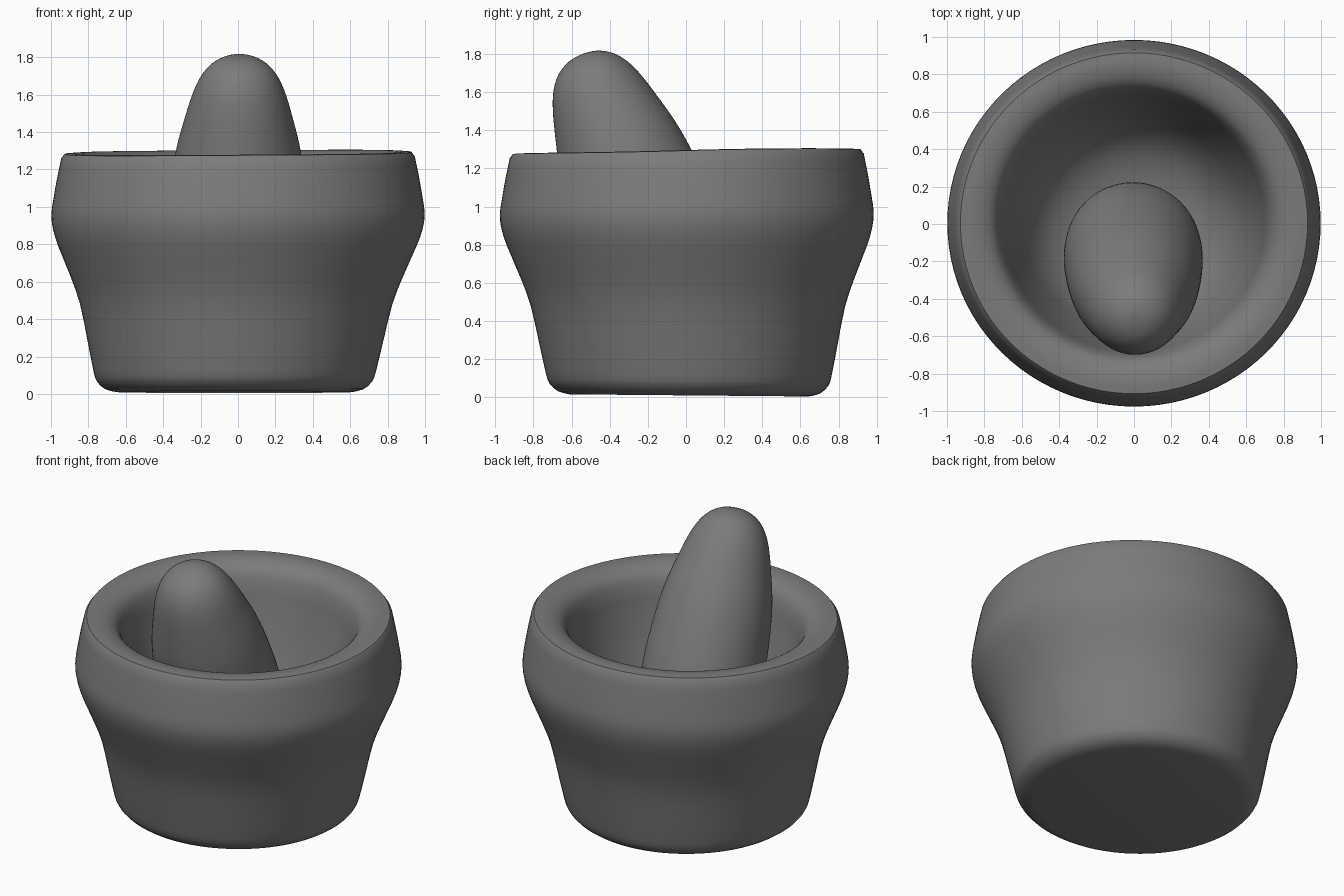
import bpy, bmesh, math
from mathutils import Vector

if "Cube" in bpy.data.objects:
    bpy.data.objects.remove(bpy.data.objects["Cube"])

SEG = 96

stone = bpy.data.materials.new("grey stone")
stone.diffuse_color = (0.2, 0.2, 0.2, 1)
stone.use_nodes = True
stone.node_tree.nodes["Principled BSDF"].inputs["Base Color"].default_value = stone.diffuse_color


def smooth_path(pts, n=4):
    """Catmull-Rom through profile points."""
    v = [Vector(p) for p in pts]
    v = [2 * v[0] - v[1]] + v + [2 * v[-1] - v[-2]]
    out = []
    for i in range(1, len(v) - 2):
        a, b, c, d = v[i - 1:i + 3]
        for k in range(n):
            t = k / n
            out.append(0.5 * (2 * b + (c - a) * t + (2 * a - 5 * b + 4 * c - d) * t * t
                              + (3 * b - a - 3 * c + d) * t ** 3))
    return [tuple(p) for p in out + [v[-2]]]


def lathe(name, profile, place, angle):
    """Revolve (radius, height) points; ends close on the axis."""
    bm = bmesh.new()
    rings = []
    for r, z in profile:
        if r < 1e-4:
            rings.append([bm.verts.new(place(0, 0, z))])
        else:
            rings.append([bm.verts.new(place(r * math.cos(2 * math.pi * i / SEG),
                                             r * math.sin(2 * math.pi * i / SEG), z))
                          for i in range(SEG)])
    for a, b in zip(rings, rings[1:]):
        for i in range(SEG):
            j = (i + 1) % SEG
            q = [a[i % len(a)], a[j % len(a)], b[j % len(b)], b[i % len(b)]]
            bm.faces.new(list(dict.fromkeys(q)))
    bmesh.ops.recalc_face_normals(bm, faces=bm.faces)
    me = bpy.data.meshes.new(name)
    bm.to_mesh(me)
    bm.free()
    me.materials.append(stone)
    ob = bpy.data.objects.new(name, me)
    bpy.context.collection.objects.link(ob)
    bpy.ops.object.select_all(action='DESELECT')
    ob.select_set(True)
    bpy.context.view_layer.objects.active = ob
    bpy.ops.object.shade_smooth_by_angle(angle=math.radians(angle))
    return ob


# mortar bowl, slightly uneven: base shifted sideways, rim and foot tilted
def bowl_place(x, y, z):
    t = min(max(z / 1.29, 0), 1)
    low = max(0, 1 - z / 0.9)
    tilt = t * t * (0.013 * math.tanh(2 * y) + 0.006 * x) - (1 - t) * 0.009 * y
    return (x - 0.02 * low, y * (0.982 + 0.012 * low) + 0.012 * low + 0.004, z + tilt)


outside = [(0.63, 0.01), (0.69, 0.025), (0.735, 0.065), (0.755, 0.12), (0.79, 0.28),
           (0.835, 0.48), (0.89, 0.63), (0.958, 0.79), (0.988, 0.88), (0.998, 0.96),
           (0.988, 1.04), (0.967, 1.16), (0.945, 1.265)]
inside = [(0.928, 1.288), (0.86, 1.29), (0.79, 1.272), (0.74, 1.23), (0.708, 1.15),
          (0.685, 1.04), (0.635, 0.84), (0.56, 0.62), (0.46, 0.47), (0.33, 0.38),
          (0.17, 0.335), (0, 0.325)]
lathe("mortar_bowl", [(0, 0.01)] + smooth_path(outside, 2)
      + smooth_path(inside, 4), bowl_place, 36)

# leaning pestle: height measured as distance down from its tip
tip = Vector((0.01, -0.545, 1.8))
down = Vector((-0.015, 0.39, -1)).normalized()
rot = Vector((0, 0, 1)).rotation_difference(down).to_matrix()
pestle = [(0, 0), (0.075, 0.011), (0.145, 0.048), (0.2, 0.11), (0.243, 0.2), (0.285, 0.34),
          (0.335, 0.55), (0.363, 0.8), (0.37, 1.05), (0.337, 1.25), (0.23, 1.41),
          (0.1, 1.47), (0, 1.48)]
lathe("pestle", smooth_path(pestle, 4),
      lambda x, y, z: tip + rot @ Vector((x, y, z)), 60)
